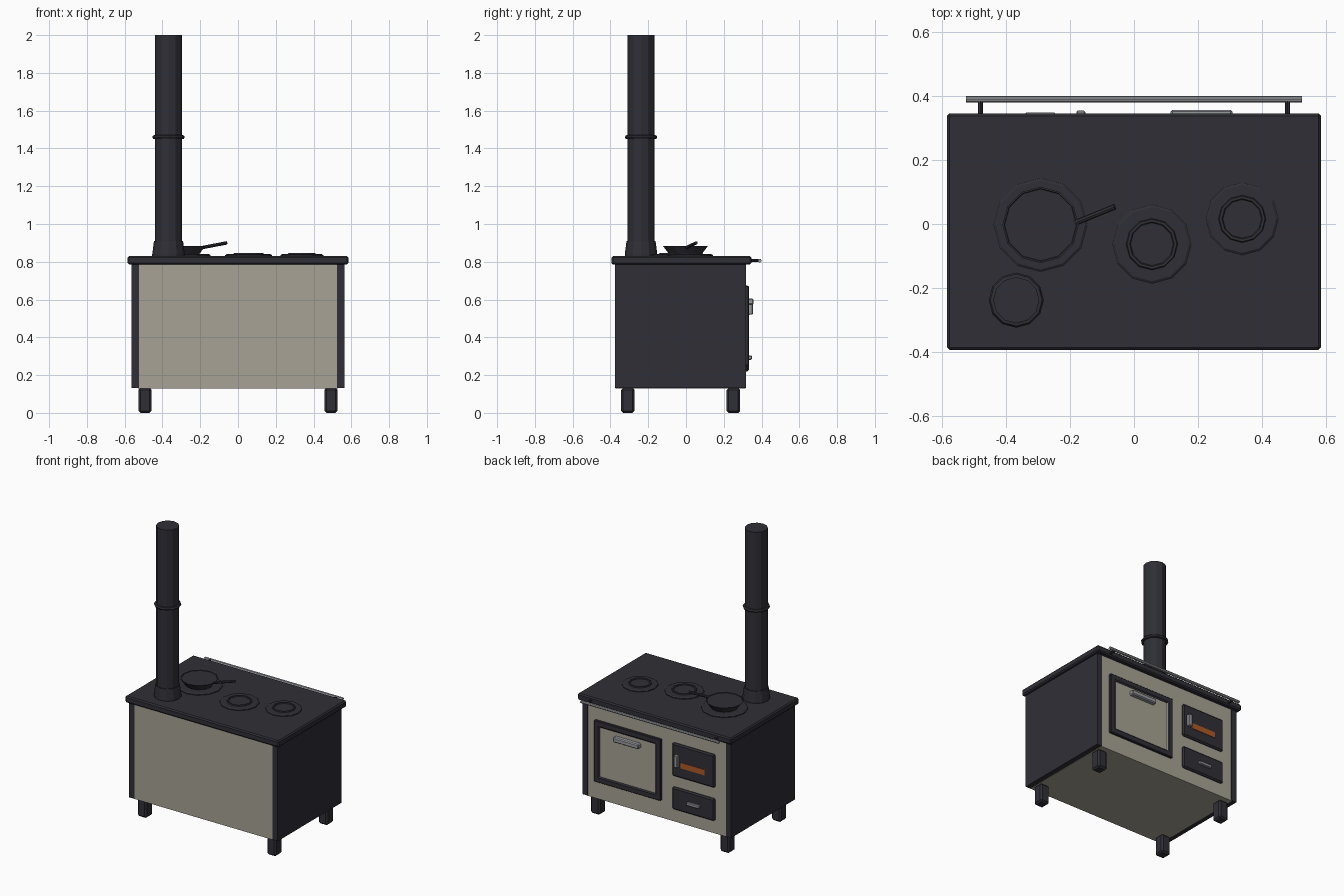
import bpy, bmesh, math
from mathutils import Vector

cube = bpy.data.objects.get("Cube")
if cube:
    bpy.data.objects.remove(cube, do_unlink=True)


def material(name, rgb):
    m = bpy.data.materials.new(name)
    m.use_nodes = True
    m.diffuse_color = (*rgb, 1)
    m.node_tree.nodes["Principled BSDF"].inputs["Base Color"].default_value = (*rgb, 1)
    return m


IRON = material("dark iron", (0.028, 0.028, 0.037))
CREAM = material("cream enamel", (0.39, 0.365, 0.30))
STEEL = material("brushed steel", (0.32, 0.33, 0.35))
EMBER = material("ember orange", (0.42, 0.10, 0.02))


def finish(name, bm, mats, bevel=0.0):
    me = bpy.data.meshes.new(name)
    bm.to_mesh(me)
    bm.free()
    for m in mats:
        me.materials.append(m)
    ob = bpy.data.objects.new(name, me)
    bpy.context.collection.objects.link(ob)
    if bevel:
        mod = ob.modifiers.new("Bevel", "BEVEL")
        mod.width = bevel
        mod.segments = 1
    return ob


def box_mesh(xs, ys, zs):
    bm = bmesh.new()
    bmesh.ops.create_cube(bm, size=1)
    for v in bm.verts:
        v.co = [lo if c < 0 else hi for c, (lo, hi) in zip(v.co, (xs, ys, zs))]
    return bm


def box(name, xs, ys, zs, mat, bevel=0.0):
    return finish(name, box_mesh(xs, ys, zs), [mat], bevel)


def turned(name, center, profile, mat, sides=12, closed=False):
    """Revolve (radius, z) points into a faceted solid, or a ring if closed."""
    bm = bmesh.new()
    rings = []
    for r, z in profile:
        rings.append([bm.verts.new((center[0] + r * math.sin(math.tau * i / sides),
                                    center[1] + r * math.cos(math.tau * i / sides), z))
                      for i in range(sides)])
    pairs = list(zip(rings, rings[1:]))
    if closed:
        pairs.append((rings[-1], rings[0]))
    else:
        bm.faces.new(rings[0])
        bm.faces.new(rings[-1])
    for a, b in pairs:
        for i in range(sides):
            j = (i + 1) % sides
            bm.faces.new((a[i], a[j], b[j], b[i]))
    bmesh.ops.recalc_face_normals(bm, faces=bm.faces)
    return finish(name, bm, [mat])


def rod(name, start, end, radius, mat, sides=8):
    a, b = Vector(start), Vector(end)
    bm = bmesh.new()
    bmesh.ops.create_cone(bm, cap_ends=True, segments=sides, radius1=radius,
                          radius2=radius, depth=(b - a).length)
    ob = finish(name, bm, [mat])
    ob.location = (a + b) / 2
    ob.rotation_mode = "QUATERNION"
    ob.rotation_quaternion = (b - a).to_track_quat("Z", "Y")
    return ob


# Cabinet, side panels and cooktop
box("cabinet", (-0.53, 0.53), (-0.373, 0.316), (0.13, 0.79), CREAM)
for side, name in ((-1, "right_side_panel"), (1, "left_side_panel")):
    xs = sorted((side * 0.525, side * 0.565))
    box(name, xs, (-0.376, 0.318), (0.132, 0.79), IRON)
box("cooktop", (-0.584, 0.584), (-0.394, 0.346), (0.785, 0.83), IRON, 0.008)

# Feet
for x in (-0.492, 0.492):
    for y in (-0.308, 0.251):
        box("foot", (x - 0.035, x + 0.035), (y - 0.036, y + 0.036), (0, 0.132), IRON, 0.011)

# Flue pipe with base collar and joint ring
FLUE = (-0.368, -0.238)
turned("flue_pipe", FLUE, [(0.072, 0.82), (0.072, 2.0)], IRON)
turned("flue_collar", FLUE, [(0.086, 0.825), (0.086, 0.84), (0.077, 0.91), (0.07, 0.91)], IRON)
turned("flue_joint_ring", FLUE,
       [(0.07, 1.449), (0.081, 1.451), (0.086, 1.46), (0.081, 1.469), (0.07, 1.471)],
       IRON, closed=True)

# Hot plates, the two free ones with raised rings
for name, c, r in (("large_hot_plate", (-0.292, -0.003), 0.147),
                   ("middle_hot_plate", (0.056, -0.063), 0.124),
                   ("small_hot_plate", (0.338, 0.016), 0.114)):
    turned(name, c, [(r, 0.825), (r, 0.835), (r - 0.008, 0.84)], IRON)
    if r < 0.14:
        ring = r * 0.66
        turned(name + "_ring", c, [(ring, 0.838), (ring - 0.004, 0.846),
                                   (ring - 0.012, 0.846), (ring - 0.016, 0.838)],
               IRON, closed=True)

# Frying pan
turned("frying_pan", (-0.292, -0.003), [(0.085, 0.838), (0.119, 0.884), (0.114, 0.884),
                                        (0.112, 0.881)], IRON)
rod("frying_pan_handle", (-0.185, 0.003, 0.876), (-0.06, 0.054, 0.9), 0.009, IRON)

# Towel rail
rod("towel_rail", (-0.525, 0.39, 0.806), (0.525, 0.39, 0.806), 0.01, STEEL)
for x in (-0.48, 0.48):
    rod("rail_bracket", (x, 0.335, 0.806), (x, 0.393, 0.806), 0.008, IRON)

# Oven door: dark frame with a sunken cream panel
bm = box_mesh((-0.038, 0.467), (0.31, 0.333), (0.25, 0.672))
face = max(bm.faces, key=lambda f: f.calc_center_median().y)
bmesh.ops.inset_region(bm, faces=[face], thickness=0.052)
bmesh.ops.inset_region(bm, faces=[face], thickness=0.002, depth=-0.007)
face.material_index = 1
finish("oven_door", bm, [IRON, CREAM], 0.004)
box("oven_handle", (0.114, 0.308), (0.322, 0.357), (0.572, 0.605), STEEL, 0.006)

# Firebox door with glowing slot and latch, ash drawer below
for name, zs in (("firebox_door", (0.447, 0.675)), ("ash_drawer", (0.218, 0.372))):
    box(name, (-0.447, -0.124), (0.31, 0.333), zs, IRON, 0.009)
box("ember_slot", (-0.375, -0.195), (0.33, 0.336), (0.518, 0.557), EMBER)
box("firebox_latch", (-0.18, -0.152), (0.33, 0.354), (0.52, 0.603), STEEL, 0.004)
box("ash_drawer_handle", (-0.34, -0.245), (0.33, 0.349), (0.281, 0.303), STEEL, 0.004)
